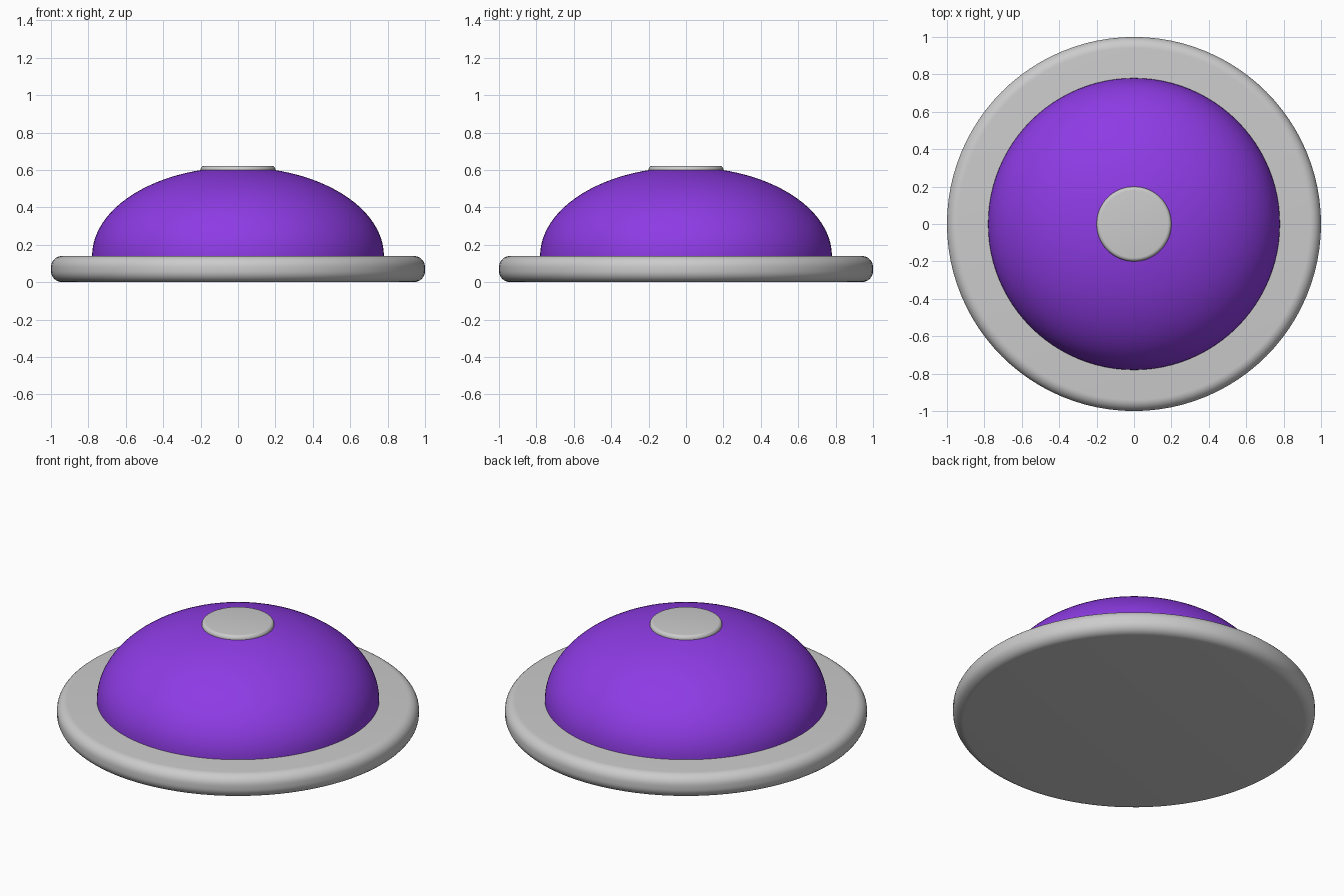
import bpy, bmesh, math

if "Cube" in bpy.data.objects:
    bpy.data.objects.remove(bpy.data.objects["Cube"])

SEGMENTS = 96


def material(name, rgb):
    mat = bpy.data.materials.new(name)
    mat.diffuse_color = (*rgb, 1.0)
    mat.use_nodes = True
    mat.node_tree.nodes["Principled BSDF"].inputs["Base Color"].default_value = mat.diffuse_color
    return mat


def arc(cx, cz, rx, rz, start, end, steps):
    """Points of an elliptical arc in the (radius, height) plane, angles in degrees."""
    angles = [math.radians(start + (end - start) * i / steps) for i in range(steps + 1)]
    return [(cx + rx * math.cos(a), cz + rz * math.sin(a)) for a in angles]


def lathe(name, profile, mat):
    """Spin a (radius, height) profile around the z axis."""
    bm = bmesh.new()
    verts = [bm.verts.new((r, 0, z)) for r, z in profile]
    edges = [bm.edges.new(pair) for pair in zip(verts, verts[1:])]
    bmesh.ops.spin(bm, geom=verts + edges, cent=(0, 0, 0), axis=(0, 0, 1),
                   angle=math.tau, steps=SEGMENTS, use_duplicate=False)
    bmesh.ops.remove_doubles(bm, verts=bm.verts, dist=1e-5)
    bmesh.ops.recalc_face_normals(bm, faces=bm.faces)
    mesh = bpy.data.meshes.new(name)
    bm.to_mesh(mesh)
    bm.free()
    mesh.materials.append(mat)
    obj = bpy.data.objects.new(name, mesh)
    bpy.context.collection.objects.link(obj)
    bpy.ops.object.select_all(action='DESELECT')
    obj.select_set(True)
    bpy.context.view_layer.objects.active = obj
    bpy.ops.object.shade_smooth_by_angle(angle=math.radians(35))
    return obj


grey = material("light grey", (0.60, 0.60, 0.60))
purple = material("purple", (0.27, 0.044, 0.78))

# Flat round base with rounded rim
lathe("base", [(0, 0)] + arc(0.94, 0.06, 0.06, 0.06, -90, 0, 8)
      + arc(0.94, 0.08, 0.06, 0.06, 0, 90, 8) + [(0, 0.14)], grey)

# Elliptical dome sitting on the base
lathe("dome", [(0, 0.14)] + arc(0, 0.14, 0.78, 0.475, 0, 90, 32), purple)

# Small button on top of the dome
lathe("top_button", [(0, 0.58), (0.2, 0.58)]
      + arc(0.18, 0.602, 0.02, 0.02, 0, 90, 5) + [(0, 0.622)], grey)
